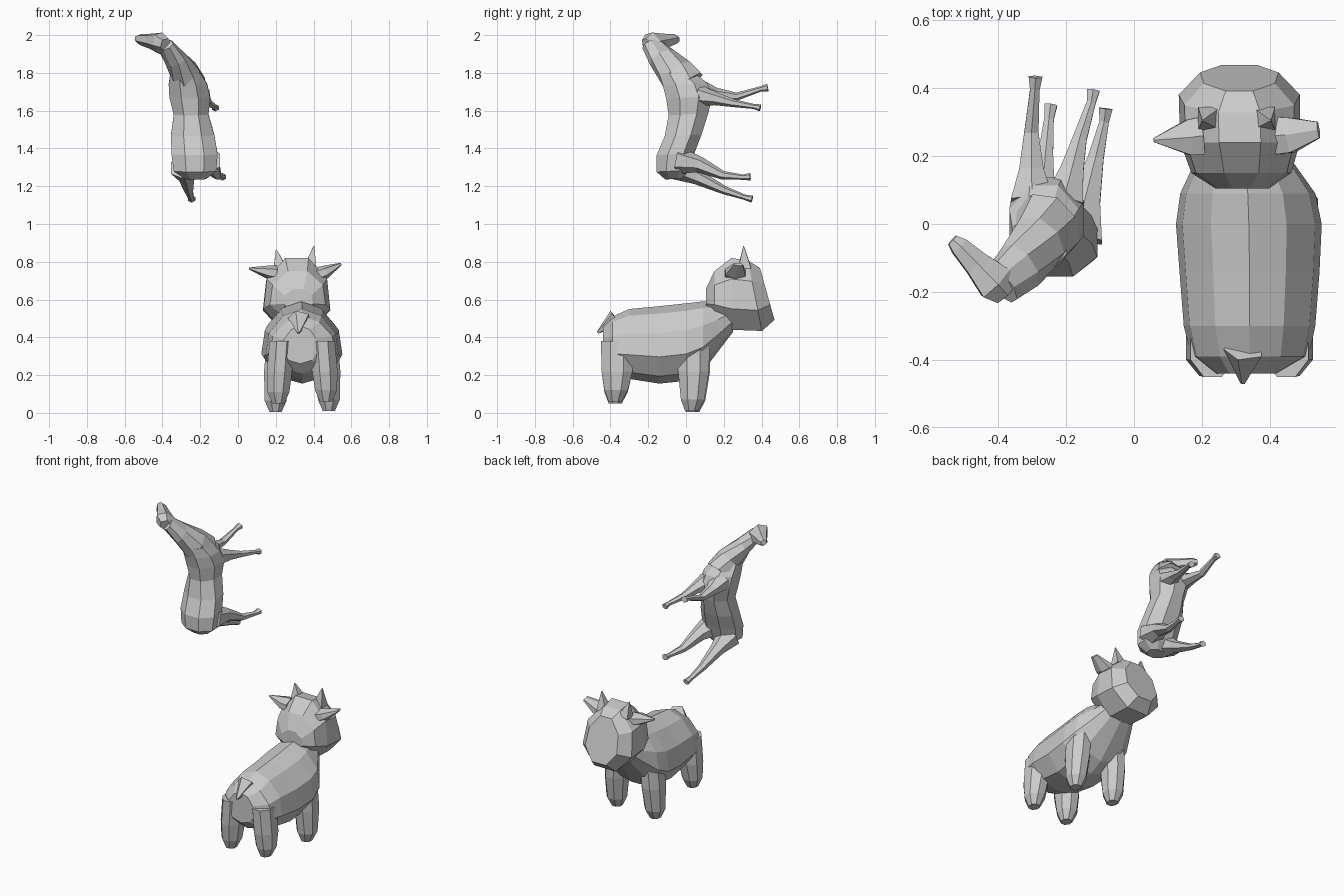
import bpy, bmesh, math
from mathutils import Vector

def loft(name, secs, u0=(1, 0, 0), u1=None, n=8, taper=0.0, axis=None):
    """Skin rings along a path; each section is x, y, z, half width, half depth."""
    bm = bmesh.new()
    u0, u1 = Vector(u0), Vector(u1 or u0)
    angles = [(i + 0.5) * 2 * math.pi / n for i in range(n)]
    mu = max(math.cos(a) for a in angles)
    mv = max(math.sin(a) for a in angles)
    pts = [Vector(s[:3]) for s in secs]
    last = len(secs) - 1
    rings = []
    for i, s in enumerate(secs):
        t = Vector(axis) if axis else pts[min(i + 1, last)] - pts[max(i - 1, 0)]
        if len(s) > 5:                      # extra value tilts the ring upward
            t = Vector((0, 1, s[5]))
        t.normalize()
        u = u0.lerp(u1, i / last)
        u = (u - t * u.dot(t)).normalized()
        v = u.cross(t)
        ring = []
        for a in angles:
            cu, cv = math.cos(a) / mu, math.sin(a) / mv
            ring.append(bm.verts.new(pts[i] + u * s[3] * cu * (1 - taper * cv) + v * s[4] * cv))
        rings.append(ring)
    for a, b in zip(rings, rings[1:]):
        for k in range(n):
            j = (k + 1) % n
            bm.faces.new((a[k], a[j], b[j], b[k]))
    bm.faces.new(rings[0])
    bm.faces.new(rings[-1])
    bmesh.ops.recalc_face_normals(bm, faces=bm.faces)
    me = bpy.data.meshes.new(name)
    bm.to_mesh(me)
    bm.free()
    ob = bpy.data.objects.new(name, me)
    bpy.context.collection.objects.link(ob)
    return ob

def limb(name, secs, n=6, u=(1, 0, 0)):
    """Round-section limb; each section is x, y, z, radius."""
    return loft(name, [(*s, s[3]) for s in secs], u0=u, n=n)

# Cow body: rump to chest (v points along -z or +z, so flip the taper to narrow the back)
UP = Vector((1, 0, 0)).cross(Vector((0, 1, 0))).z
loft("cow_body", [
    (0.330, -0.44, 0.36, 0.09, 0.10), (0.342, -0.39, 0.36, 0.165, 0.15),
    (0.340, -0.30, 0.365, 0.185, 0.185), (0.340, -0.14, 0.36, 0.197, 0.205),
    (0.338, 0.00, 0.375, 0.205, 0.205), (0.335, 0.09, 0.405, 0.190, 0.185),
    (0.325, 0.17, 0.455, 0.145, 0.130), (0.315, 0.25, 0.51, 0.10, 0.08)],
    n=10, taper=0.15 * UP, axis=(0, 1, 0))

# Cow head with a flat sloping face
loft("cow_head", [
    (0.318, 0.105, 0.60, 0.075, 0.055), (0.316, 0.15, 0.625, 0.140, 0.125),
    (0.312, 0.24, 0.63, 0.168, 0.19), (0.310, 0.365, 0.62, 0.170, 0.19, 0.2),
    (0.310, 0.43, 0.63, 0.110, 0.143, 0.28)], taper=0.12 * UP, axis=(0, 1, 0))

# Cow legs: centre x, centre y, foot height
for part, x, y, foot in (("rear_leg_left", 0.220, -0.365, 0.05), ("rear_leg_right", 0.460, -0.365, 0.06),
                         ("front_leg_left", 0.205, 0.045, 0.005), ("front_leg_right", 0.475, 0.04, 0.01)):
    out = 0.012 if x > 0.33 else -0.012
    loft("cow_" + part, [
        (x - out, y, 0.38, 0.065, 0.085), (x, y, 0.22, 0.067, 0.082),
        (x + out / 2, y - 0.005, foot + 0.06, 0.058, 0.062),
        (x + out / 2, y - 0.01, foot, 0.032, 0.035)], n=8, axis=(0, 0, 1))

# Cow ears, horns and tail stub
loft("cow_ear_left", [(0.20, 0.26, 0.74, 0.055, 0.04), (0.16, 0.255, 0.745, 0.052, 0.036),
                      (0.058, 0.247, 0.765, 0.006, 0.005)], u0=(0, 1, 0), n=6)
loft("cow_ear_right", [(0.42, 0.26, 0.73, 0.055, 0.04), (0.46, 0.262, 0.745, 0.052, 0.036),
                       (0.543, 0.277, 0.787, 0.024, 0.008)], u0=(0, 1, 0), n=6)
for side, x, dx, top in (("left", 0.222, -0.02, 0.865), ("right", 0.382, 0.02, 0.883)):
    limb("cow_horn_" + side, [(x, 0.31, 0.77, 0.034), (x + dx, 0.305, top, 0.002)], n=4)
limb("cow_tail", [(0.325, -0.37, 0.50, 0.05), (0.32, -0.468, 0.425, 0.006)], n=5)

# Horse torso, upright in the air with its back to the front
loft("horse_torso", [
    (-0.225, -0.065, 1.238, 0.055, 0.045), (-0.228, -0.07, 1.28, 0.112, 0.085),
    (-0.230, -0.055, 1.37, 0.122, 0.10), (-0.240, -0.015, 1.47, 0.115, 0.098),
    (-0.248, 0.013, 1.58, 0.092, 0.105), (-0.255, 0.017, 1.67, 0.108, 0.122),
    (-0.265, -0.005, 1.74, 0.102, 0.118), (-0.278, -0.05, 1.80, 0.080, 0.09)],
    axis=(0, -0.05, 1))

# Horse neck and turned head
LAT = (0.55, 0.35, 0.75)
loft("horse_neck", [
    (-0.262, 0.00, 1.73, 0.090, 0.105), (-0.282, -0.055, 1.80, 0.075, 0.09),
    (-0.335, -0.125, 1.88, 0.052, 0.075), (-0.39, -0.18, 1.95, 0.036, 0.06)], u1=LAT)
loft("horse_head", [
    (-0.380, -0.205, 1.945, 0.032, 0.045), (-0.408, -0.172, 1.957, 0.045, 0.072),
    (-0.465, -0.115, 1.968, 0.032, 0.047), (-0.515, -0.065, 1.977, 0.025, 0.033),
    (-0.535, -0.047, 1.980, 0.015, 0.020)], u0=LAT, n=6)

# Horse legs, bent and tapering to small hooves
limb("horse_front_leg_left", [
    (-0.300, 0.07, 1.705, 0.062), (-0.302, 0.16, 1.685, 0.036), (-0.302, 0.27, 1.675, 0.021),
    (-0.292, 0.395, 1.715, 0.014), (-0.290, 0.433, 1.722, 0.020)])
limb("horse_front_leg_right", [
    (-0.205, 0.07, 1.68, 0.056), (-0.182, 0.16, 1.662, 0.034), (-0.160, 0.25, 1.640, 0.021),
    (-0.125, 0.36, 1.622, 0.013), (-0.120, 0.393, 1.615, 0.019)])
limb("horse_rear_leg_right", [
    (-0.165, -0.04, 1.335, 0.072), (-0.142, 0.07, 1.315, 0.043), (-0.112, 0.195, 1.258, 0.023),
    (-0.088, 0.30, 1.248, 0.014), (-0.083, 0.34, 1.250, 0.020)])
limb("horse_rear_leg_left", [
    (-0.285, -0.04, 1.30, 0.070), (-0.272, 0.06, 1.248, 0.040), (-0.260, 0.205, 1.178, 0.022),
    (-0.250, 0.31, 1.142, 0.014), (-0.245, 0.35, 1.132, 0.019)])
